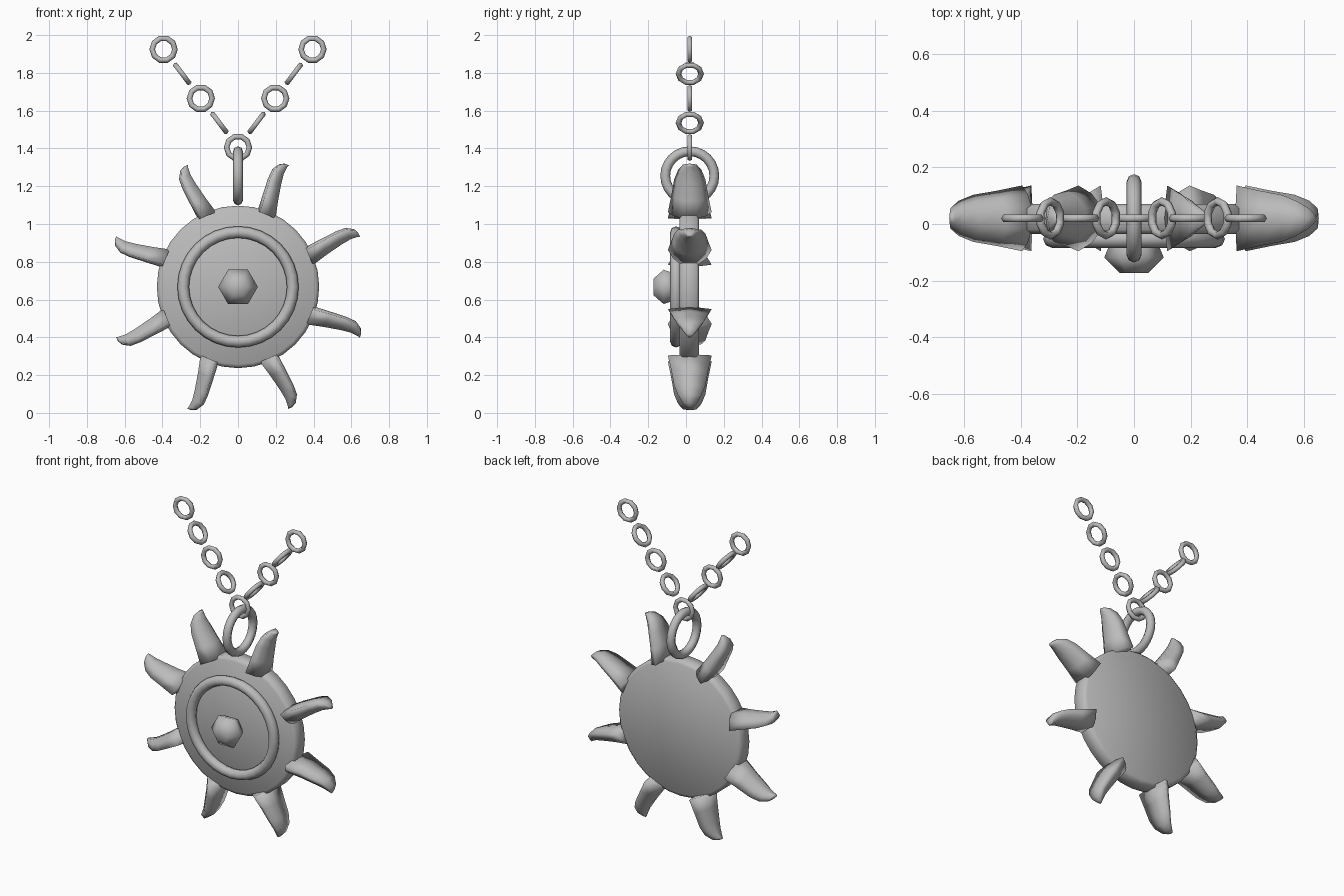
import bpy, bmesh, math
from mathutils import Matrix, Vector

cube = bpy.data.objects.get("Cube")
if cube:
    bpy.data.objects.remove(cube, do_unlink=True)

metal = bpy.data.materials.new("grey_metal")
metal.use_nodes = True
GREY = (0.5, 0.5, 0.5, 1)
metal.diffuse_color = GREY
metal.node_tree.nodes["Principled BSDF"].inputs["Base Color"].default_value = GREY

HUB = Vector((0, 0.02, 0.667))      # centre of the medallion
UP, SIDE, FRONT = Vector((0, 0, 1)), Vector((1, 0, 0)), Vector((0, -1, 0))


def make(name, loops, closed=False):
    """Skin a list of vertex loops; cap the ends unless the loops close up."""
    bm = bmesh.new()
    rows = [[bm.verts.new(p) for p in loop] for loop in loops]
    n = len(rows[0])
    pairs = list(zip(rows, rows[1:] + rows[:1] if closed else rows[1:]))
    for a, b in pairs:
        for i in range(n):
            j = (i + 1) % n
            bm.faces.new((a[i], a[j], b[j], b[i]))
    if not closed:
        bm.faces.new(rows[0])
        bm.faces.new(rows[-1])
    bmesh.ops.recalc_face_normals(bm, faces=bm.faces)
    mesh = bpy.data.meshes.new(name)
    bm.to_mesh(mesh)
    bm.free()
    mesh.materials.append(metal)
    mesh.shade_smooth()
    obj = bpy.data.objects.new(name, mesh)
    bpy.context.collection.objects.link(obj)
    return obj


def lathe(name, profile, sides):
    """Turn (radius, y) points about the front-back axis through the hub."""
    loops = []
    for r, y in profile:
        angles = [2 * math.pi * i / sides for i in range(sides)]
        loops.append([(r * math.cos(a), y, HUB.z + r * math.sin(a)) for a in angles])
    return make(name, loops)


def ring(name, centre, axis, major, minor, sides, tube):
    """Torus around the given axis."""
    turn = axis.to_track_quat('Z', 'Y').to_matrix()
    loops = []
    for i in range(sides):
        a = 2 * math.pi * i / sides
        out = Vector((math.cos(a), math.sin(a), 0))
        loop = []
        for k in range(tube):
            t = 2 * math.pi * k / tube
            p = out * (major + minor * math.cos(t)) + UP * minor * math.sin(t)
            loop.append(Vector(centre) + turn @ p)
        loops.append(loop)
    return make(name, loops, closed=True)


# Medallion with softened rim, raised ring and faceted centre stone
lathe("medallion", [(0.41, -0.035), (0.43, -0.02), (0.43, 0.055), (0.41, 0.07)], 32)
ring("raised_ring", (0, -0.053, HUB.z), FRONT, 0.29, 0.031, 32, 8)
lathe("centre_stone", [(0.05, -0.173), (0.105, -0.118), (0.085, -0.07), (0.05, -0.03)], 6)

# Hooked rays: radius, trailing edge, leading edge, half width
RAY = [(0.41, -0.045, 0.058, 0.116), (0.5, -0.022, 0.066, 0.098),
       (0.59, -0.003, 0.073, 0.083), (0.645, 0.005, 0.071, 0.062),
       (0.685, 0.002, 0.047, 0.036), (0.698, -0.002, 0.02, 0.015)]
for k in range(8):
    angle = math.radians(22.5 + 45 * k)
    out = Vector((math.cos(angle), 0, math.sin(angle)))
    across = Vector((-math.sin(angle), 0, math.cos(angle)))
    loops = []
    for u, low, high, w in RAY:
        h = high - low
        section = [(high, 0), (high - 0.15 * h, w), (low + 0.35 * h, 0.75 * w), (low, 0.35 * w),
                   (low, -0.35 * w), (low + 0.35 * h, -0.75 * w), (high - 0.15 * h, -w)]
        loops.append([HUB + out * u + across * v - FRONT * y for v, y in section])
    make(f"ray_{k + 1}", loops)

# Hanging loop and the two chain strands
ring("hanging_loop", (0, HUB.y, 1.255), SIDE, 0.13, 0.026, 24, 8)
ring("chain_link_centre", (0, HUB.y, 1.405), FRONT, 0.06, 0.015, 10, 6)
for name, s in (("left", 1), ("right", -1)):
    step = Vector((s * 0.0985, 0, 0.13))
    normal = Vector((step.z, 0, -step.x)).normalized()
    for i in range(1, 5):
        centre = Vector((0, HUB.y, 1.405)) + step * i
        ring(f"chain_link_{name}_{i}", centre, normal if i % 2 else FRONT, 0.06, 0.015, 10, 6)
